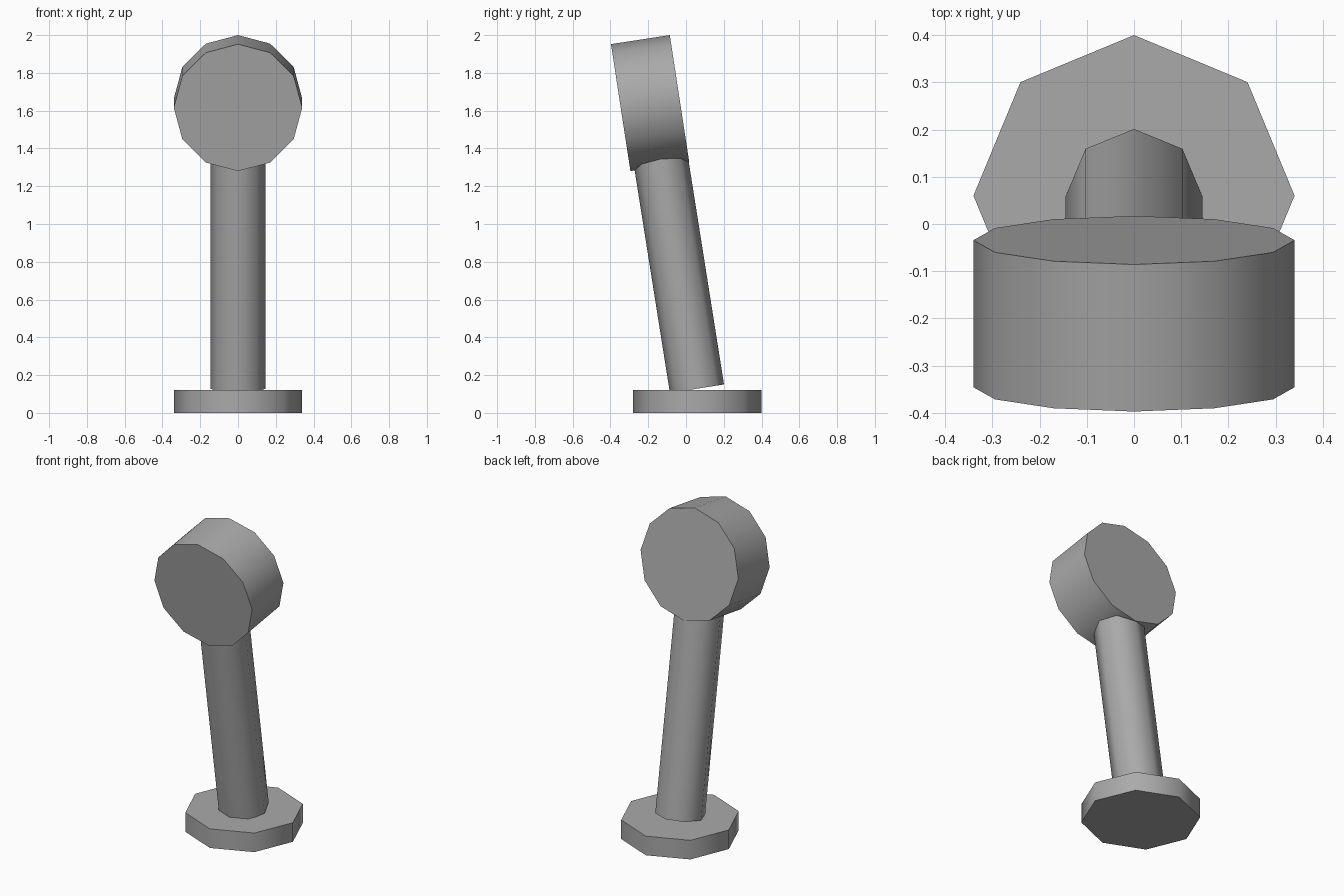
import bpy, math
from mathutils import Vector, Matrix

if "Cube" in bpy.data.objects:
    bpy.data.objects.remove(bpy.data.objects["Cube"])

grey = bpy.data.materials.new("plain_grey")
grey.diffuse_color = (0.4, 0.4, 0.4, 1)
grey.use_nodes = True
grey.node_tree.nodes["Principled BSDF"].inputs["Base Color"].default_value = grey.diffuse_color


def prism(name, sides, radius, depth, centre, tilt):
    """Smooth-sided prism with a corner on its local +y axis, tilted about x."""
    bpy.ops.mesh.primitive_cylinder_add(vertices=sides, radius=radius, depth=depth)
    ob = bpy.context.object
    ob.name = name
    ob.data.transform(Matrix.Rotation(tilt, 4, 'X'))
    ob.location = centre
    ob.data.materials.append(grey)
    bpy.ops.object.shade_smooth_by_angle(angle=math.radians(60))
    return ob


lean = math.radians(9.0)

# octagonal foot
prism("base", 8, 0.34, 0.12, (0, 0.06, 0.06), 0)

# leaning post, its top end buried in the head
length = 1.36
foot = Vector((0, 0.058, 0.128))
axis = Vector((0, -math.sin(lean), math.cos(lean)))
prism("post", 8, 0.145, length, foot + axis * length / 2, lean)

# twelve-sided drum head facing forward
prism("head", 12, 0.34, 0.315, (0, -0.19, 1.64), math.radians(90 + 8.7))
